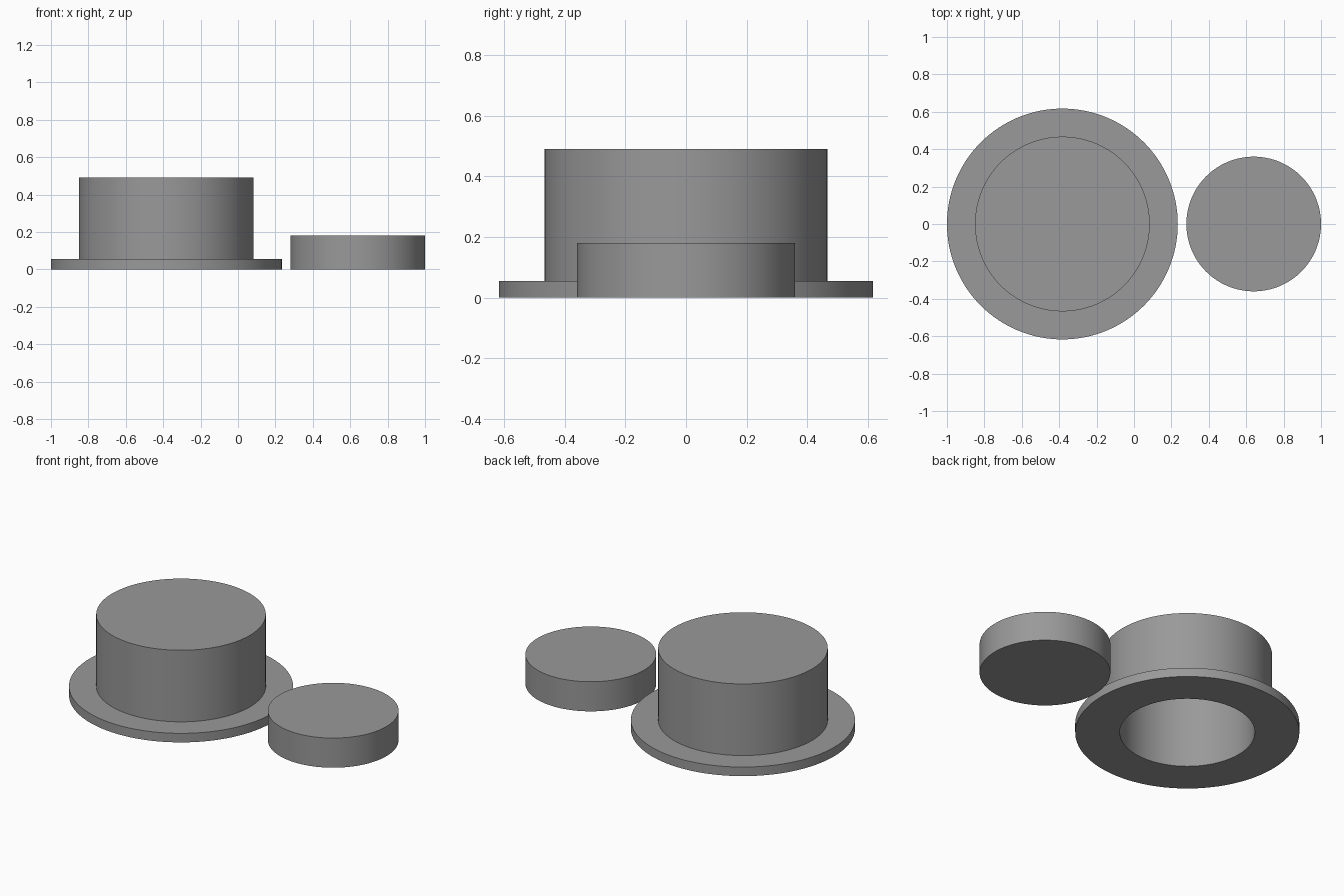
import bpy, bmesh, math

if "Cube" in bpy.data.objects:
    bpy.data.objects.remove(bpy.data.objects["Cube"])

SEGMENTS = 128

grey = bpy.data.materials.new("mid_grey")
grey.diffuse_color = (0.32, 0.32, 0.32, 1)
grey.use_nodes = True
grey.node_tree.nodes["Principled BSDF"].inputs["Base Color"].default_value = grey.diffuse_color


def lathe(name, profile, center_x):
    """Revolve an open (radius, z) profile, starting and ending on the axis."""
    bm = bmesh.new()
    rings = []
    for r, z in profile:
        if r == 0:
            rings.append([bm.verts.new((0, 0, z))])
        else:
            rings.append([bm.verts.new((r * math.cos(a), r * math.sin(a), z))
                          for a in (2 * math.pi * i / SEGMENTS for i in range(SEGMENTS))])
    for low, high in zip(rings, rings[1:]):
        if len(low) == 1:
            bm.faces.new(high[::-1])
        elif len(high) == 1:
            bm.faces.new(low)
        else:
            for i in range(SEGMENTS):
                j = (i + 1) % SEGMENTS
                bm.faces.new((low[i], low[j], high[j], high[i]))
    # remove the unused axis points
    bmesh.ops.delete(bm, geom=[v for v in bm.verts if not v.link_faces], context='VERTS')
    bmesh.ops.recalc_face_normals(bm, faces=bm.faces)
    mesh = bpy.data.meshes.new(name)
    bm.to_mesh(mesh)
    bm.free()
    mesh.materials.append(grey)
    obj = bpy.data.objects.new(name, mesh)
    obj.location.x = center_x
    bpy.context.collection.objects.link(obj)
    bpy.ops.object.select_all(action='DESELECT')
    obj.select_set(True)
    bpy.context.view_layer.objects.active = obj
    bpy.ops.object.shade_smooth_by_angle(angle=math.radians(30))
    return obj


# Hollow flanged cap: socket ceiling, socket wall, flange, outer wall, top
lathe("flanged_cap", [(0, 0.435), (0.372, 0.435), (0.372, 0), (0.617, 0),
                      (0.617, 0.055), (0.467, 0.055), (0.467, 0.49), (0, 0.49)], -0.383)

# Solid plug that fits the socket
lathe("plug", [(0, 0), (0.36, 0), (0.36, 0.18), (0, 0.18)], 0.64)
